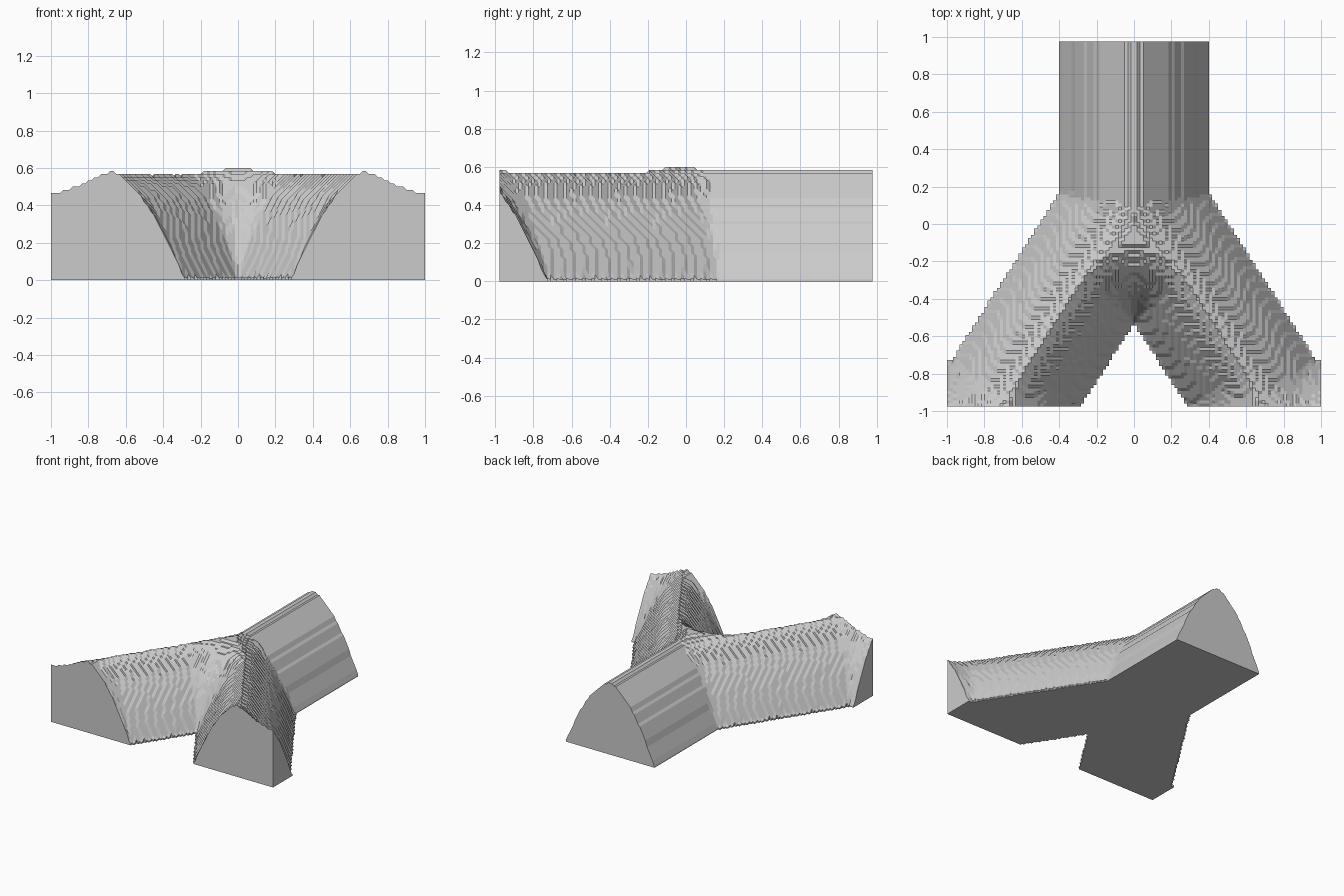
import bpy, bmesh, math
from mathutils import Vector

cube = bpy.data.objects.get("Cube")
if cube:
    bpy.data.objects.remove(cube, do_unlink=True)

STEP = 1 / 60            # terrace size
HALF_Y = 0.977
PEAK, REACH = 0.6, 0.47  # ridge height and the inset where the slope levels out

# Half plan of the forked ridge: outer flank and crotch (mirrored by abs(x))
outer = [Vector(p) for p in ((0.4, HALF_Y), (0.4, 0.165), (0.97, -0.72), (1.0, -0.73))]
crotch = [Vector(p) for p in ((0.285, -HALF_Y), (0, -0.53))]


def edge_distance(p, line):
    best = 9.0
    for a, b in zip(line, line[1:]):
        t = max(0, min(1, (p - a).dot(b - a) / (b - a).length_squared))
        best = min(best, (p - a - (b - a) * t).length)
    return best


def x_at(y, line):
    for a, b in zip(line, line[1:]):
        if min(a.y, b.y) <= y <= max(a.y, b.y) and a.y != b.y:
            return a.x + (b.x - a.x) * (y - a.y) / (b.y - a.y)
    return None


def inside(x, y):
    lo, hi = x_at(y, crotch), x_at(y, outer)
    return (lo is None or abs(x) > lo) and (hi is None or abs(x) < hi)


def height(x, y):
    if not inside(x, y):
        return 0.01
    p = Vector((abs(x), y))
    d = min(edge_distance(p, outer), edge_distance(p, crotch), REACH)
    z = PEAK * (1 - (1 - d / REACH) ** 2)
    return max(0.01, round(z / STEP) * STEP)


# Flat plan cut from a grid
bm = bmesh.new()
bmesh.ops.create_grid(bm, x_segments=120, y_segments=117, size=1)
for v in bm.verts:
    v.co.y *= HALF_Y
outside = [f for f in bm.faces if not inside(*f.calc_center_median().xy)]
bmesh.ops.delete(bm, geom=outside, context='FACES')

# Raise a copy of the plan into the terraced ridge
result = bmesh.ops.extrude_face_region(bm, geom=bm.faces[:], use_keep_orig=True)
for v in result["geom"]:
    if isinstance(v, bmesh.types.BMVert):
        v.co.z = height(v.co.x, v.co.y)
bmesh.ops.recalc_face_normals(bm, faces=bm.faces)

mesh = bpy.data.meshes.new("forked_ridge")
bm.to_mesh(mesh)
bm.free()
ridge = bpy.data.objects.new("forked_ridge", mesh)
bpy.context.collection.objects.link(ridge)

# Plain grey
grey = bpy.data.materials.new("light_grey")
grey.use_nodes = True
colour = (0.6, 0.6, 0.6, 1)
grey.diffuse_color = colour
grey.node_tree.nodes["Principled BSDF"].inputs["Base Color"].default_value = colour
mesh.materials.append(grey)
